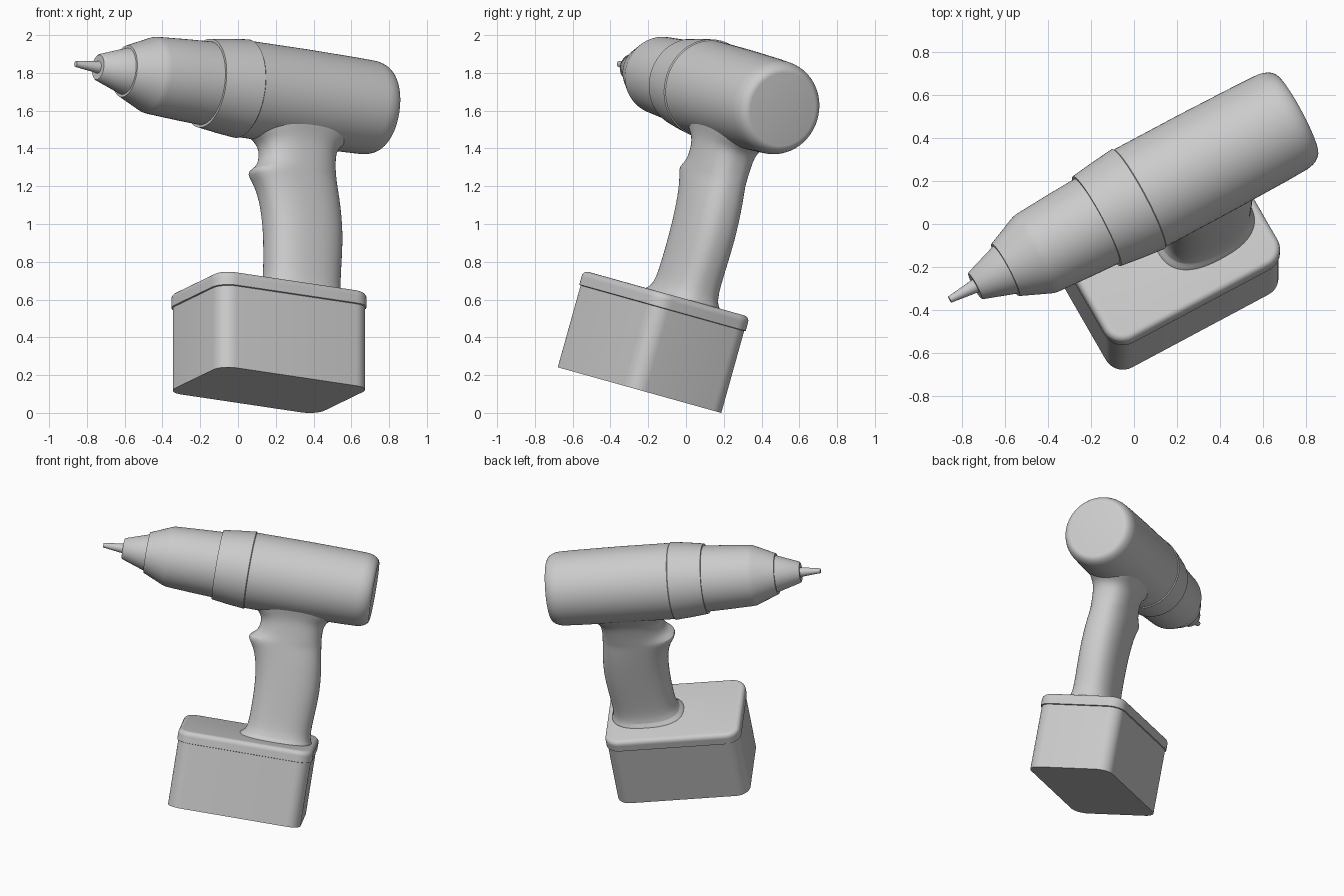
import bpy, bmesh, math
from mathutils import Matrix, Vector

if "Cube" in bpy.data.objects:
    bpy.data.objects.remove(bpy.data.objects["Cube"])

# Drill frame: X along the barrel (tip at -X), Z up the grip; then tilted into the world
POSE = Matrix.Rotation(math.radians(-15.6), 4, 'X') @ Matrix.Rotation(math.radians(29), 4, 'Z')
SIDE = -0.315     # Y of the symmetry plane
AXIS = 1.685      # height of the barrel axis


def finish(name, bm):
    bmesh.ops.recalc_face_normals(bm, faces=bm.faces)
    mesh = bpy.data.meshes.new(name)
    bm.to_mesh(mesh)
    bm.free()
    ob = bpy.data.objects.new(name, mesh)
    bpy.context.collection.objects.link(ob)
    ob.matrix_world = POSE @ Matrix.Translation((0, SIDE, 0))
    return ob


def loft(name, rings):
    """Skin a list of equal-length point rings and cap both ends."""
    bm = bmesh.new()
    loops = [[bm.verts.new(p) for p in ring] for ring in rings]
    for a, b in zip(loops, loops[1:]):
        for i in range(len(a)):
            j = (i + 1) % len(a)
            bm.faces.new((a[i], a[j], b[j], b[i]))
    bm.faces.new(loops[0])
    bm.faces.new(loops[-1])
    return finish(name, bm)


def lathe(name, profile, n=72):
    """Turn (x, radius) points about the barrel axis."""
    return loft(name, [[(x, r * math.cos(k * math.tau / n), AXIS + r * math.sin(k * math.tau / n))
                        for k in range(n)] for x, r in profile])


def rounded_rect(cx, half_x, half_y, r, z, seg=8):
    pts = []
    for q, (sx, sy) in enumerate([(1, 1), (-1, 1), (-1, -1), (1, -1)]):
        for k in range(seg + 1):
            a = math.pi / 2 * (q + k / seg)
            pts.append((cx + sx * (half_x - r) + r * math.cos(a),
                        sy * (half_y - r) + r * math.sin(a), z))
    return pts


def oval(z, front, rear, half_y, n=40, e=2.5):
    """Superellipse grip section."""
    c, p = (front + rear) / 2, (rear - front) / 2
    pts = []
    for k in range(n):
        ca, sa = math.cos(k * math.tau / n), math.sin(k * math.tau / n)
        pts.append((c + p * math.copysign(abs(ca) ** (2 / e), ca),
                    half_y * math.copysign(abs(sa) ** (2 / e), sa), z))
    return pts


# Motor housing with rounded rear edge
rear = [(0.60 + 0.095 * math.sin(math.radians(a)), 0.195 + 0.055 * math.cos(math.radians(a)))
        for a in range(0, 91, 10)]
lathe("motor_housing", [(-0.147, 0.257), (0.2, 0.257), (0.5, 0.253)] + rear)

# Collar, clutch, chuck and bit
lathe("gear_collar", [(-0.374, 0.222), (-0.374, 0.237), (-0.26, 0.252), (-0.152, 0.263), (-0.147, 0.257)])
lathe("clutch_sleeve", [(-0.86, 0.12), (-0.86, 0.138), (-0.72, 0.198), (-0.705, 0.203),
                        (-0.685, 0.206), (-0.50, 0.217), (-0.37, 0.223)])
lathe("chuck", [(-1.02, 0.03), (-1.022, 0.066), (-1.016, 0.072), (-0.855, 0.126)], 48)
lathe("bit", [(-1.157, 0.016), (-1.01, 0.034)], 32)

# Grip: (height, front, rear, half width), with trigger nub near 1.24
GRIP = [(0.56, -0.07, 0.45, 0.19), (0.58, -0.05, 0.44, 0.172), (0.60, -0.02, 0.43, 0.152),
        (0.65, -0.003, 0.422, 0.14), (0.75, 0.0, 0.428, 0.137), (0.90, 0.0, 0.438, 0.138),
        (1.00, -0.008, 0.435, 0.138), (1.10, -0.025, 0.425, 0.138), (1.18, -0.055, 0.412, 0.137),
        (1.225, -0.09, 0.405, 0.136), (1.25, -0.095, 0.402, 0.136), (1.275, -0.055, 0.398, 0.136),
        (1.31, -0.033, 0.395, 0.136), (1.36, -0.025, 0.395, 0.138), (1.40, -0.035, 0.403, 0.141),
        (1.43, -0.06, 0.425, 0.147), (1.46, -0.10, 0.47, 0.156), (1.50, -0.12, 0.50, 0.172),
        (1.56, -0.12, 0.50, 0.195)]
grip = loft("grip", [oval(*g) for g in GRIP])
sub = grip.modifiers.new("smooth", 'SUBSURF')
sub.levels = sub.render_levels = 1

# Battery pack and its lid with a softened top edge
CX, HX, HY, R = 0.0125, 0.453, 0.30, 0.09
loft("battery", [rounded_rect(CX, HX, HY, R, z) for z in (0.05, 0.51)])
lid = [(0.50, 0.0), (0.503, -0.008), (0.545, -0.008)]
lid += [(0.55 + 0.03 * math.sin(math.radians(a)), -0.008 + 0.03 * (1 - math.cos(math.radians(a))))
        for a in range(0, 91, 18)]
loft("battery_lid", [rounded_rect(CX, HX - d, HY - d, R - d, z) for z, d in lid])

# Smooth shading with crisp edges
bpy.ops.object.select_all(action='DESELECT')
for ob in bpy.context.collection.objects:
    ob.select_set(True)
    bpy.context.view_layer.objects.active = ob
bpy.ops.object.shade_smooth_by_angle(angle=math.radians(30))
